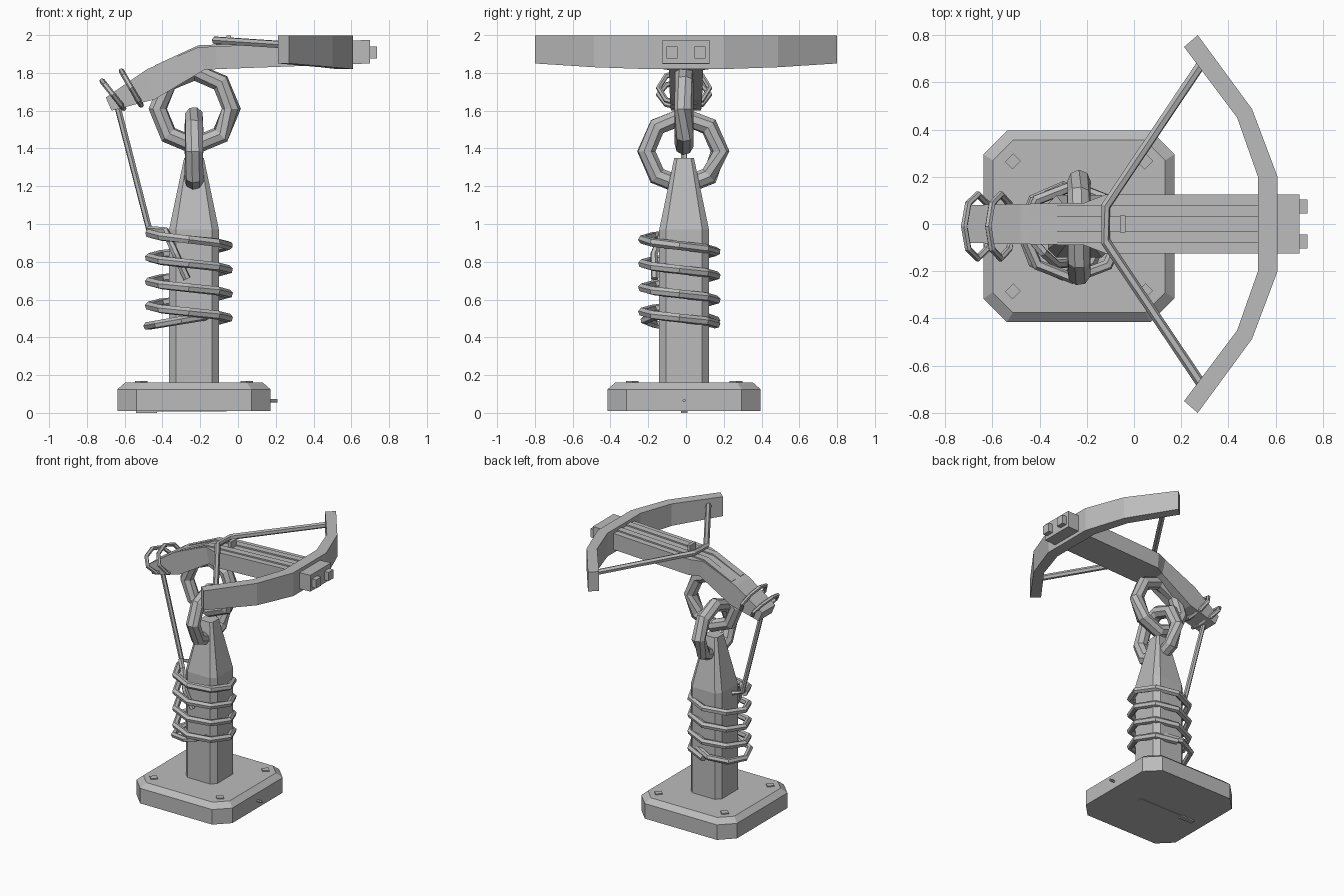
import bpy, bmesh
from math import sin, cos, pi
from mathutils import Vector

cube = bpy.data.objects.get("Cube")
if cube:
    bpy.data.objects.remove(cube)

grey = bpy.data.materials.new("plain_grey")
grey.use_nodes = True
colour = (0.5, 0.5, 0.5, 1)
grey.diffuse_color = colour
grey.node_tree.nodes["Principled BSDF"].inputs["Base Color"].default_value = colour

CX, CY = -0.233, -0.01   # post axis


def add(name, mesh):
    ob = bpy.data.objects.new(name, mesh)
    bpy.context.collection.objects.link(ob)
    mesh.materials.append(grey)
    return ob


def loft(name, rings, closed=False):
    """Skin matching rings of points with flat faces."""
    bm = bmesh.new()
    loops = [[bm.verts.new(p) for p in ring] for ring in rings]
    n = len(loops[0])
    pairs = list(zip(loops, loops[1:]))
    if closed:
        pairs.append((loops[-1], loops[0]))
    else:
        bm.faces.new(loops[0])
        bm.faces.new(loops[-1])
    for a, b in pairs:
        for i in range(n):
            j = (i + 1) % n
            bm.faces.new((a[i], a[j], b[j], b[i]))
    bmesh.ops.recalc_face_normals(bm, faces=bm.faces)
    mesh = bpy.data.meshes.new(name)
    bm.to_mesh(mesh)
    bm.free()
    return add(name, mesh)


def octagon(half, cut, z):
    """Square with cut corners around the post axis."""
    s = half - cut
    pts = [(half, -s), (half, s), (s, half), (-s, half),
           (-half, s), (-half, -s), (-s, -half), (s, -half)]
    return [(CX + x, CY + y, z) for x, y in pts]


def box(name, centre, size, turn=0):
    x, y, z = (s / 2 for s in size)
    c, s = cos(turn), sin(turn)
    corners = [(-x, -y), (x, -y), (x, y), (-x, y)]
    return loft(name, [[(centre[0] + a * c - b * s, centre[1] + a * s + b * c,
                         centre[2] + h) for a, b in corners] for h in (-z, z)])


def tube(name, points, radius, sides=6, closed=False):
    """Sweep a regular polygon along a path, mitring at the bends."""
    pts = [Vector(p) for p in points]
    n = len(pts)
    rings, side = [], None
    for i, p in enumerate(pts):
        before = pts[i - 1] if closed or i > 0 else p
        after = pts[(i + 1) % n] if closed or i < n - 1 else p
        t = (after - before).normalized()
        if side is None:
            side = t.orthogonal()
        side = (side - t * side.dot(t)).normalized()
        up = t.cross(side)
        rings.append([p + radius * (side * cos(2 * pi * k / sides) + up * sin(2 * pi * k / sides))
                      for k in range(sides)])
    return loft(name, rings, closed)


def hoop(name, centre, u, v, radius, sides=6, count=8):
    c, u, v = Vector(centre), Vector(u), Vector(v)
    pts = [c + u * cos(2 * pi * i / count) + v * sin(2 * pi * i / count) for i in range(count)]
    return tube(name, pts, radius, sides, True)


# Base slab with bevelled rim, corner studs, side spike and underside blade
loft("base", [octagon(0.405, 0.1, 0.01), octagon(0.405, 0.1, 0.125), octagon(0.365, 0.085, 0.16)])
for sx in (-1, 1):
    for sy in (-1, 1):
        box("base_stud", (CX + 0.28 * sx, CY + 0.275 * sy, 0.158), (0.05, 0.045, 0.02), pi / 4)
tube("side_spike", [(0.15, CY, 0.065), (0.21, CY, 0.065)], 0.009)
box("underside_blade", (-0.29, CY, 0.011), (0.46, 0.025, 0.008))
box("underside_blade_end", (-0.485, CY, 0.008), (0.11, 0.035, 0.016))

# Post with tapered head
loft("post", [octagon(0.132, 0.036, 0.14), octagon(0.132, 0.036, 0.97), octagon(0.052, 0.015, 1.35)])

# Two chain links
hoop("lower_link", (CX, -0.015, 1.385), (0, 0.195, 0), (0, 0, 0.185), 0.05, 8)
hoop("upper_link", (CX + 0.003, CY, 1.61), (0.195, 0, 0), (0, 0, 0.195), 0.05, 8)

# Stock: top x, top z, bottom x, bottom z, half width
stock = [(-0.70, 1.67, -0.67, 1.60, 0.08), (-0.48, 1.82, -0.44, 1.66, 0.085),
         (-0.21, 1.936, -0.18, 1.815, 0.09), (-0.12, 1.94, -0.11, 1.82, 0.125),
         (0.70, 1.975, 0.70, 1.85, 0.125)]
loft("stock", [[(xt, -h, zt), (xt, h, zt), (xb, h, zb), (xb, -h, zb)]
               for xt, zt, xb, zb, h in stock])

# Bolt rails, front pegs and string latch
for s in (-1, 1):
    loft("rail", [[(x, s * a, z + d) for a, d in ((0.03, -0.02), (0.08, -0.02), (0.08, 0.01), (0.03, 0.01))]
                  for x, z in ((-0.44, 1.83), (-0.21, 1.936), (0.53, 1.968))])
    box("front_peg", (0.712, 0.074 * s, 1.908), (0.046, 0.06, 0.066))
box("latch", (-0.048, 0, 1.967), (0.024, 0.07, 0.062))

# Bow limb: outer x, y, inner x, y, bottom z
half_limb = [(0.27, 0.80, 0.212, 0.75, 1.85), (0.50, 0.487, 0.437, 0.45, 1.83),
             (0.608, 0.2, 0.525, 0.2, 1.82)]
limb = half_limb + [(a, -b, c, -d, z) for a, b, c, d, z in reversed(half_limb)]
loft("bow_limb", [[(a, b, z), (a, b, 1.998), (c, d, 1.998), (c, d, z)] for a, b, c, d, z in limb])

# Bow string drawn back to the latch
tube("bow_string", [(0.29, 0.685, 1.945), (-0.12, 0.075, 1.972),
                    (-0.12, -0.075, 1.972), (0.29, -0.685, 1.945)], 0.021)

# Rope coil descending round the post
turns, steps = 3.75, 30
coil = []
for i in range(steps + 1):
    a = pi + 2 * pi * turns * i / steps
    coil.append((-0.26 + 0.21 * cos(a), -0.035 + 0.195 * sin(a), 0.95 - 0.128 * turns * i / steps))
tube("rope_coil", coil, 0.024)
tube("rope_tail", [(-0.47, -0.02, 0.97), (-0.385, -0.12, 0.965),
                   (-0.33, -0.17, 0.84), (-0.27, -0.165, 0.71)], 0.02)
hoop("rope_low_loop", (-0.30, -0.03, 0.49), (0.18, 0, 0.03), (0, 0.19, 0), 0.022)

# Rope from the stock end to the coil, with two loops on the handle
tube("hanging_rope", [(-0.64, CY, 1.63), (-0.47, CY, 0.97), (-0.41, 0.03, 0.96)], 0.017)
hoop("handle_loop", (-0.662, CY, 1.685), (0.057, 0, -0.072), (0, 0.135, 0), 0.015)
hoop("handle_loop", (-0.565, CY, 1.72), (0.052, 0, -0.09), (0, 0.135, 0), 0.015)
